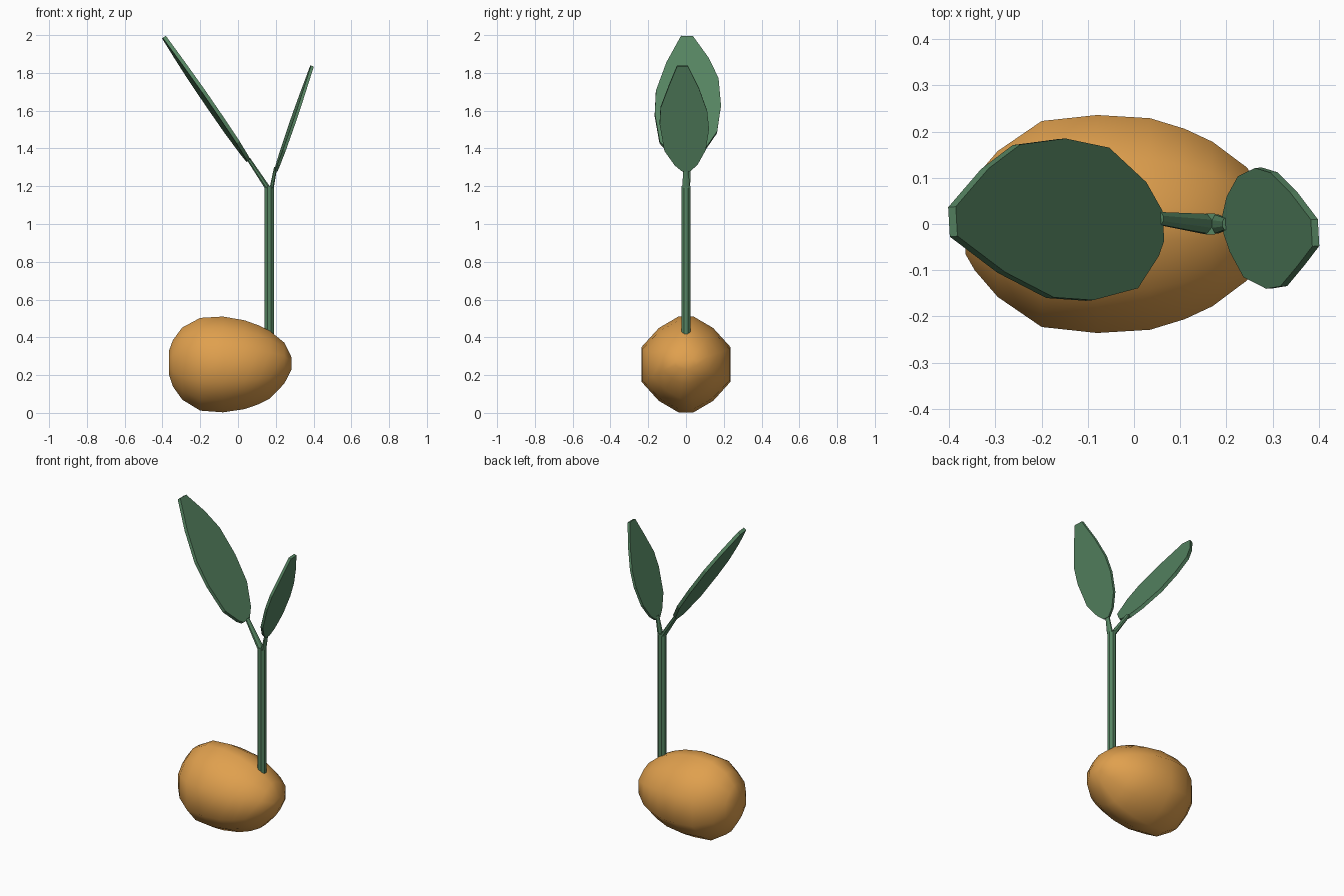
import bpy, math
from mathutils import Vector

if "Cube" in bpy.data.objects:
    bpy.data.objects.remove(bpy.data.objects["Cube"])


def material(name, rgb):
    m = bpy.data.materials.new(name)
    m.diffuse_color = (*rgb, 1)
    m.use_nodes = True
    m.node_tree.nodes["Principled BSDF"].inputs["Base Color"].default_value = m.diffuse_color
    return m


ORANGE = material("seed orange", (0.745, 0.352, 0.076))
GREEN = material("leaf green", (0.093, 0.235, 0.122))


def loft(name, rings, mat):
    """Skin a list of equal-length rings and cap both ends."""
    n = len(rings[0])
    verts = [p for r in rings for p in r]
    faces = [tuple(range(n))[::-1], tuple(range(len(verts) - n, len(verts)))]
    for i in range(len(rings) - 1):
        a, b = i * n, (i + 1) * n
        faces += [(a + k, a + (k + 1) % n, b + (k + 1) % n, b + k) for k in range(n)]
    mesh = bpy.data.meshes.new(name)
    mesh.from_pydata(verts, [], faces)
    mesh.materials.append(mat)
    ob = bpy.data.objects.new(name, mesh)
    bpy.context.collection.objects.link(ob)
    # consistent outward normals
    bpy.context.view_layer.objects.active = ob
    ob.select_set(True)
    bpy.ops.object.mode_set(mode='EDIT')
    bpy.ops.mesh.select_all(action='SELECT')
    bpy.ops.mesh.normals_make_consistent(inside=False)
    bpy.ops.object.mode_set(mode='OBJECT')
    return ob


# Seed: twelve-sided sections along x (x, half width, bottom, top)
half = [(0.17, 1), (0.61, 0.76), (1, 0.36), (1, -0.36), (0.61, -0.76), (0.17, -1)]
section = half + [(-y, z) for y, z in reversed(half)]
profile = [(-0.365, 0.065, 0.20, 0.33), (-0.345, 0.10, 0.14, 0.385),
           (-0.295, 0.158, 0.07, 0.452), (-0.20, 0.223, 0.012, 0.503),
           (-0.08, 0.236, 0.003, 0.51), (0.035, 0.229, 0.02, 0.49),
           (0.11, 0.206, 0.046, 0.463), (0.17, 0.178, 0.077, 0.433),
           (0.245, 0.122, 0.155, 0.372), (0.283, 0.055, 0.228, 0.295)]
seed = loft("seed", [[(x, w * a, (lo + hi) / 2 + b * (hi - lo) / 2) for a, b in section]
                     for x, w, lo, hi in profile], ORANGE)
bpy.ops.object.select_all(action='DESELECT')
seed.select_set(True)
bpy.context.view_layer.objects.active = seed
bpy.ops.object.shade_smooth_by_angle(angle=math.radians(50))


def tube_ring(centre, direction, width, thick, n=8):
    """Oval ring facing along a direction in the xz plane."""
    d = Vector(direction).normalized()
    y = Vector((0, 1, 0))
    t = y.cross(d)
    step = 2 * math.pi / n
    return [Vector(centre) + t * thick * math.cos((k + 0.5) * step)
            + y * width * math.sin((k + 0.5) * step) for k in range(n)]


# Stem and the two leaf stalks
UP = (0, 0, 1)
loft("stem", [tube_ring((0.165, 0, z), UP, 0.0245, 0.0265) for z in (0.40, 1.20)], GREEN)
loft("left_stalk", [tube_ring((0.158, 0, 1.19), UP, 0.0235, 0.018),
                    tube_ring((0.055, 0.012, 1.345), (-0.57, 0, 0.82), 0.015, 0.011)], GREEN)
loft("right_stalk", [tube_ring((0.178, 0, 1.19), UP, 0.0225, 0.012),
                     tube_ring((0.199, 0, 1.30), (0.34, 0, 0.94), 0.014, 0.009)], GREEN)


def leaf(name, base, tip, back, front, thick, tilt):
    """Flat plate; outlines give (fraction along, sideways offset)."""
    base, tip = Vector(base), Vector(tip)
    d = (tip - base).normalized()
    n = Vector((0, 1, 0)).cross(d)
    side = Vector((0, 1, 0)) * math.cos(tilt) - n * math.sin(tilt)
    normal = side.cross(d) * thick / 2
    outline = [base.lerp(tip, s) + side * w for s, w in back + front[::-1]]
    loft(name, [[p - normal for p in outline], [p + normal for p in outline]], GREEN)


leaf("left_leaf", (0.055, 0, 1.335), (-0.392, 0, 1.99),
     [(0, 0.028), (0.07, 0.09), (0.24, 0.165), (0.45, 0.185), (0.67, 0.172),
      (0.83, 0.12), (1, 0.037)],
     [(0, -0.037), (0.03, -0.07), (0.14, -0.14), (0.36, -0.166), (0.55, -0.16),
      (0.78, -0.105), (1, -0.027)], 0.02, 0.07)
leaf("right_leaf", (0.20, 0, 1.28), (0.391, 0, 1.837),
     [(0, 0.02), (0.06, 0.06), (0.2, 0.104), (0.4, 0.122), (0.57, 0.112),
      (0.78, 0.07), (1, 0.01)],
     [(0, -0.02), (0.06, -0.06), (0.2, -0.115), (0.45, -0.14), (0.61, -0.135),
      (0.82, -0.09), (1, -0.048)], 0.016, 0.06)
